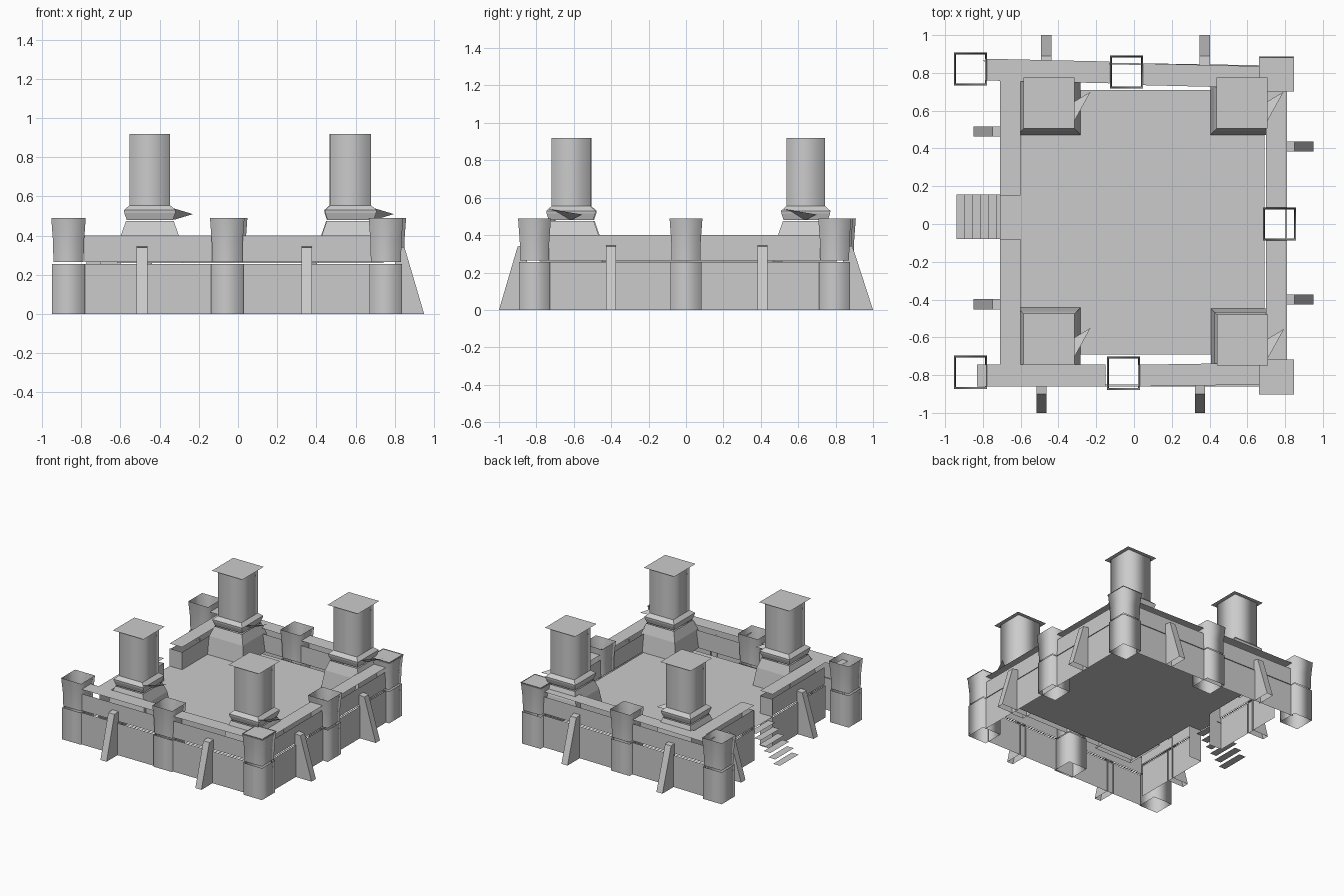
import bpy, math

if "Cube" in bpy.data.objects:
    bpy.data.objects.remove(bpy.data.objects["Cube"])

stone = bpy.data.materials.new("grey_stone")
stone.diffuse_color = (0.6, 0.6, 0.6, 1)
stone.use_nodes = True
stone.node_tree.nodes["Principled BSDF"].inputs["Base Color"].default_value = stone.diffuse_color


def add(name, verts, faces, smooth=False):
    me = bpy.data.meshes.new(name)
    me.from_pydata(verts, [], faces)
    me.materials.append(stone)
    for p in me.polygons:
        p.use_smooth = smooth
    me.update()
    ob = bpy.data.objects.new(name, me)
    bpy.context.collection.objects.link(ob)
    return ob


def tube(name, cx, cy, rings, smooth=True, cap=False):
    """Open square tube through (z, half width) rings."""
    v, f = [], []
    for z, h in rings:
        v += [(cx + sx * h, cy + sy * h, z) for sx, sy in ((-1, -1), (1, -1), (1, 1), (-1, 1))]
    for r in range(len(rings) - 1):
        for i in range(4):
            j = (i + 1) % 4
            f.append((r * 4 + i, r * 4 + j, r * 4 + 4 + j, r * 4 + 4 + i))
    if cap:
        n = len(v)
        f.append((n - 4, n - 3, n - 2, n - 1))
    return add(name, v, f, smooth)


def plate(name, x0, x1, y0, y1, z, lean=0):
    """Flat sheet; lean shifts the x1 end in y."""
    return add(name, [(x0, y0, z), (x1, y0 + lean, z), (x1, y1 + lean, z), (x0, y1, z)], [(0, 1, 2, 3)])


def sheet(name, a, b, z0, z1):
    """Upright sheet from point a to point b, facing right of the direction a-b."""
    return add(name, [(*a, z0), (*b, z0), (*b, z1), (*a, z1)], [(0, 1, 2, 3)])


def wall(name, a, b, inner_a, inner_b):
    sheet(name + "_lower", a, b, 0, 0.255)
    # upper course sits slightly behind the lower one
    k = 0.08
    mix = lambda p, q: (p[0] + (q[0] - p[0]) * k, p[1] + (q[1] - p[1]) * k)
    sheet(name + "_upper", mix(a, inner_a), mix(b, inner_b), 0.265, 0.40)
    sheet(name + "_inner", inner_b, inner_a, 0.26, 0.40)
    add(name + "_ledge", [(*a, 0.26), (*b, 0.26), (*mix(b, inner_b), 0.26), (*mix(a, inner_a), 0.26)],
        [(0, 1, 2, 3)])


# outer walls
wall("front_wall", (-0.80, -0.86), (0.68, -0.86), (-0.60, -0.74), (0.70, -0.74))
wall("back_wall", (0.68, 0.84), (-0.80, 0.865), (0.70, 0.73), (-0.60, 0.75))
wall("right_wall", (0.81, -0.74), (0.81, 0.72), (0.70, -0.74), (0.70, 0.72))
wall("left_wall_back", (-0.71, 0.76), (-0.71, 0.15), (-0.60, 0.76), (-0.60, 0.15))
wall("left_wall_front", (-0.71, -0.08), (-0.71, -0.75), (-0.60, -0.08), (-0.60, -0.75))
sheet("gate_side_back", (-0.71, 0.15), (-0.60, 0.15), 0, 0.40)
sheet("gate_side_front", (-0.60, -0.08), (-0.71, -0.08), 0, 0.40)

# walkway slabs above the walls
WALK = 0.44
plate("walk_front_left", -0.83, -0.15, -0.86, -0.745, WALK)
plate("walk_front_right", 0.02, 0.67, -0.86, -0.745, WALK, 0.01)
plate("walk_back_left", -0.79, -0.13, 0.76, 0.875, WALK, -0.015)
plate("walk_back_right", 0.045, 0.67, 0.735, 0.85, WALK, -0.015)
plate("walk_right_front", 0.70, 0.81, -0.74, -0.085, WALK)
plate("walk_right_back", 0.70, 0.81, 0.085, 0.72, WALK)
plate("walk_left_front", -0.71, -0.60, -0.75, -0.08, WALK)
plate("walk_left_back", -0.71, -0.60, 0.15, 0.76, WALK)

# courtyard floor
plate("courtyard_floor", -0.60, 0.69, -0.69, 0.71, 0.26)

# outer towers: straight base and flared open head
towers = [(-0.865, -0.785, 0), (-0.865, 0.82, 0), (0.755, -0.81, 1), (0.755, 0.795, 1),
          (-0.055, -0.79, 0), (-0.04, 0.805, 0), (0.77, 0, 0)]
for x, y, lid in towers:
    tube("tower_base", x, y, [(0, 0.083), (0.255, 0.083)])
    tube("tower_head", x, y, [(0.265, 0.077), (0.37, 0.079), (0.49, 0.088)])
    if lid:
        plate("tower_lid", x - 0.093, x + 0.093, y - 0.093, y + 0.093, 0.485)


# sloping buttresses against the walls
def buttress(x, y, dx, dy, reach=0.14, w=0.027):
    prof = [(-0.01, 0), (reach, 0), (0.04, 0.34), (-0.01, 0.345)]
    v = [(x + dx * d - s * w * dy, y + dy * d + s * w * dx, z) for s in (-1, 1) for d, z in prof]
    add("buttress", v, [(0, 1, 2, 3), (7, 6, 5, 4), (1, 5, 6, 2), (2, 6, 7, 3)])


for x in (-0.49, 0.35):
    buttress(x, -0.86, 0, -1)
for x in (-0.465, 0.375):
    buttress(x, 0.85, 0, 1, 0.15)
for y in (-0.40, 0.41):
    buttress(0.81, y, 1, 0)
for y in (-0.425, 0.49):
    buttress(-0.71, y, -1, 0)

# inner keep towers: pedestal, moulding, shaft and flat cap
for x, y in ((-0.45, -0.61), (-0.45, 0.64), (0.575, -0.615), (0.572, 0.64)):
    tube("pedestal", x, y, [(0.26, 0.168), (0.40, 0.148), (0.475, 0.122)], False)
    tube("moulding", x, y, [(0.48, 0.118), (0.515, 0.13), (0.53, 0.132), (0.555, 0.104)], False, True)
    tube("shaft", x, y, [(0.52, 0.104), (0.92, 0.104)])
    plate("cap", x - 0.135, x + 0.135, y - 0.135, y + 0.135, 0.92)
    # broken moulding shard
    add("moulding_shard", [(x + 0.12, y - 0.12, 0.54), (x + 0.22, y + 0.06, 0.51), (x + 0.12, y, 0.48)],
        [(0, 1, 2)])

# gate steps and landing
N = 6
for i in range(N):
    x = -0.94 + i * 0.042
    z = 0.02 + i * 0.04
    plate("step_tread", x, x + 0.06, -0.08, 0.155, z)
plate("gate_landing", -0.71, -0.60, -0.08, 0.15, 0.26)
